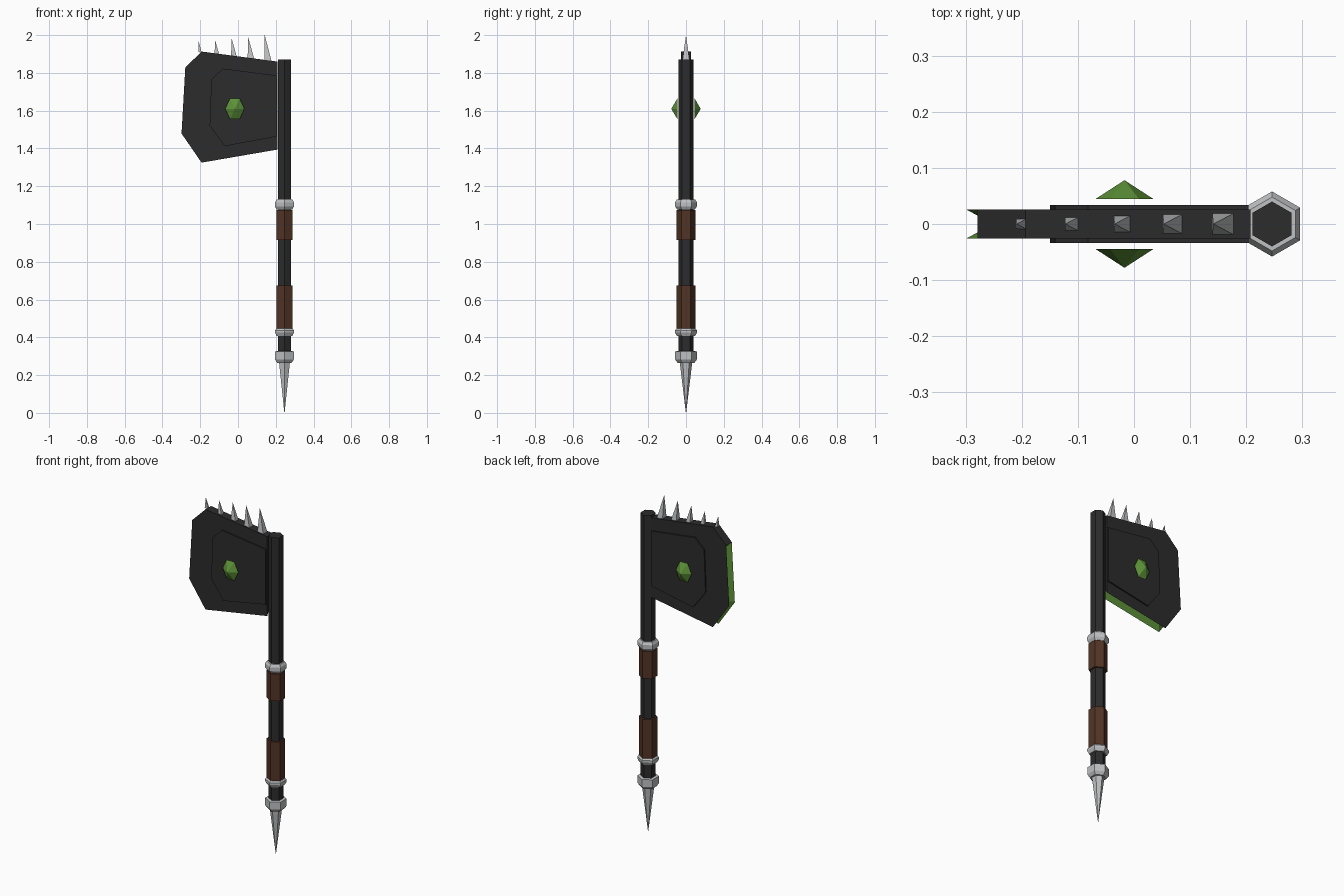
import bpy, math

if "Cube" in bpy.data.objects:
    bpy.data.objects.remove(bpy.data.objects["Cube"])

def mat(name, c):
    m = bpy.data.materials.new(name)
    m.diffuse_color = (*c, 1)
    m.use_nodes = True
    m.node_tree.nodes["Principled BSDF"].inputs["Base Color"].default_value = m.diffuse_color
    return m

DARK = mat("dark iron", (0.025, 0.025, 0.025))
STEEL = mat("pale steel", (0.52, 0.53, 0.54))
LEATHER = mat("brown leather", (0.085, 0.034, 0.019))
GREEN = mat("green glow", (0.11, 0.29, 0.04))
SHAFT_X = 0.246

def build(name, verts, faces, mats, idx=None):
    me = bpy.data.meshes.new(name)
    me.from_pydata(verts, [], faces)
    for m in mats:
        me.materials.append(m)
    if idx:
        for p, i in zip(me.polygons, idx):
            p.material_index = i
    me.update()
    ob = bpy.data.objects.new(name, me)
    bpy.context.collection.objects.link(ob)
    return ob

def hex_lathe(name, profile, m):
    """Six-sided solid around the shaft axis; profile is (radius, z) going up."""
    v, f = [], []
    for r, z in profile:
        for k in range(6):
            a = math.radians(90 + 60 * k)
            v.append((SHAFT_X + r * math.cos(a), r * math.sin(a), z))
    n = len(profile)
    for i in range(n - 1):
        for k in range(6):
            a, b = i * 6 + k, i * 6 + (k + 1) % 6
            f.append((a, b, b + 6, a + 6))
    f += [tuple(range(5, -1, -1)), tuple(range(n * 6 - 6, n * 6))]
    return build(name, v, f, [m])

# Shaft, grips, collars and bottom spike
hex_lathe("shaft", [(0.040, 0.28), (0.040, 1.87)], DARK)
hex_lathe("upper_grip", [(0.050, 0.915), (0.050, 1.075)], LEATHER)
hex_lathe("lower_grip", [(0.050, 0.445), (0.050, 0.675)], LEATHER)
hex_lathe("upper_collar", [(0.048, 1.078), (0.058, 1.093), (0.058, 1.115), (0.048, 1.130)], STEEL)
hex_lathe("lower_collar", [(0.048, 0.407), (0.058, 0.425), (0.058, 0.437), (0.048, 0.449)], STEEL)
hex_lathe("end_collar", [(0.044, 0.265), (0.057, 0.282), (0.057, 0.325), (0.045, 0.327)], STEEL)
hex_lathe("bottom_spike", [(0.0008, 0.0), (0.034, 0.275)], STEEL)

# Blade: dark plate whose cutting edges are a green V groove
outline = [(0.208, 1.86), (-0.193, 1.913), (-0.279, 1.828),
           (-0.299, 1.479), (-0.193, 1.325), (0.208, 1.394)]
valley = [(-0.250, 1.795), (-0.252, 1.490), (-0.171, 1.375), (0.208, 1.442)]
T = 0.026
verts = [(x, -T, z) for x, z in outline] + [(x, T, z) for x, z in outline]
verts += [(x, 0, z) for x, z in valley]
faces, idx = [(0, 1, 2, 3, 4, 5), (11, 10, 9, 8, 7, 6)], [0, 0]
for i in (0, 1):
    faces.append((i, i + 6, i + 7, i + 1))
    idx.append(0)
for i in range(3):
    a, c = i + 2, 12 + i
    faces += [(a, c, c + 1, a + 1), (c, a + 6, a + 7, c + 1)]
    idx += [1, 1]
faces += [(2, 8, 12), (0, 5, 15, 11, 6)]
idx += [1, 0]
build("blade", verts, faces, [DARK, GREEN], idx)

# Raised panel on both sides of the blade
panel = [(0.204, 1.786), (-0.082, 1.823), (-0.141, 1.765),
         (-0.150, 1.520), (-0.070, 1.412), (0.204, 1.463)]
verts = [(x, s * 0.034, z) for s in (-1, 1) for x, z in panel]
faces = [(0, 1, 2, 3, 4, 5), (11, 10, 9, 8, 7, 6)]
faces += [(i, i + 6, (i + 1) % 6 + 6, (i + 1) % 6) for i in range(6)]
build("blade_panel", verts, faces, [DARK])

# Six-sided gems hovering on both faces
for side, name in ((-1, "front_gem"), (1, "back_gem")):
    v = [(-0.017 + 0.051 * math.cos(k * math.pi / 3), side * 0.045,
          1.61 + 0.064 * math.sin(k * math.pi / 3)) for k in range(6)]
    v.append((-0.017, side * 0.078, 1.61))
    f = [(k, (k + 1) % 6, 6) for k in range(6)] + [(5, 4, 3, 2, 1, 0)]
    if side > 0:
        f = [t[::-1] for t in f]
    build(name, v, f, [GREEN])

# Row of leaning spikes growing toward the shaft
for i in range(5):
    x = -0.201 + 0.09 * i
    h = (0.009, 0.0125, 0.0152, 0.0178, 0.0195)[i]
    top = (1.970, 1.976, 1.986, 1.992, 2.0)[i]
    edge = lambda px: 1.908 - 0.132 * (px + 0.193)
    v = [(x + a * h, b * h, edge(x + a * h))
         for a, b in ((-1, -1), (1, -1), (1, 1), (-1, 1))]
    v.append((x - 0.9 * h, 0, top))
    f = [(k, (k + 1) % 4, 4) for k in range(4)] + [(3, 2, 1, 0)]
    build(f"top_spike_{i + 1}", v, f, [STEEL])
